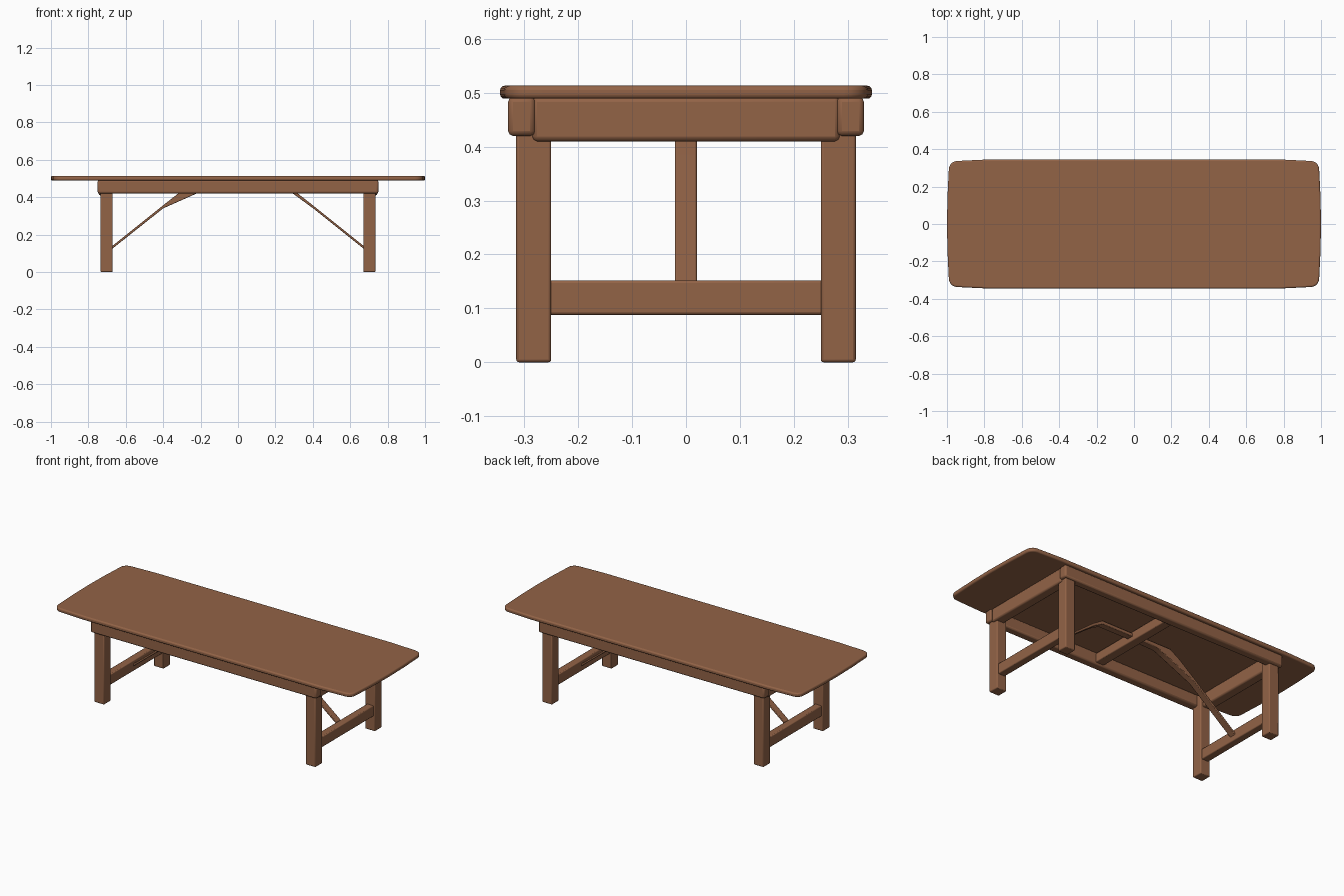
import bpy, bmesh, math
from mathutils import Vector

if "Cube" in bpy.data.objects:
    bpy.data.objects.remove(bpy.data.objects["Cube"], do_unlink=True)

# One warm brown wood for everything
BROWN = (0.29, 0.125, 0.062, 1)
wood = bpy.data.materials.new("brown wood")
wood.use_nodes = True
wood.diffuse_color = BROWN
wood.node_tree.nodes["Principled BSDF"].inputs["Base Color"].default_value = BROWN


def finish(name, bm, bevel, segments=2):
    bmesh.ops.recalc_face_normals(bm, faces=bm.faces)
    mesh = bpy.data.meshes.new(name)
    bm.to_mesh(mesh)
    bm.free()
    mesh.materials.append(wood)
    obj = bpy.data.objects.new(name, mesh)
    bpy.context.collection.objects.link(obj)
    mod = obj.modifiers.new("rounded edges", "BEVEL")
    mod.width, mod.segments, mod.limit_method = bevel, segments, "ANGLE"
    mod.angle_limit = math.radians(40)
    bpy.ops.object.select_all(action="DESELECT")
    obj.select_set(True)
    bpy.context.view_layer.objects.active = obj
    bpy.ops.object.shade_smooth_by_angle(angle=math.radians(50))
    return obj


def prism(name, outline, depth, bevel, segments=2):
    """Extrude a closed 3D outline along the depth vector."""
    bm = bmesh.new()
    face = bm.faces.new([bm.verts.new(p) for p in outline])
    new = bmesh.ops.extrude_face_region(bm, geom=[face])["geom"]
    moved = [v for v in new if isinstance(v, bmesh.types.BMVert)]
    bmesh.ops.translate(bm, verts=moved, vec=Vector(depth))
    return finish(name, bm, bevel, segments)


def box(name, x, y, z, bevel=0.005):
    outline = [(x[0], y[0], z[0]), (x[1], y[0], z[0]), (x[1], y[1], z[0]), (x[0], y[1], z[0])]
    return prism(name, outline, (0, 0, z[1] - z[0]), bevel)


# Table top: rounded corners, ends bowed slightly outward
quarter = [(1.0, 0.0), (0.997, 0.15)]
for i in range(6):
    a = math.radians(18 * i)
    quarter.append((0.945 + 0.045 * math.cos(a), 0.292 + 0.045 * math.sin(a)))
quarter.append((0.78, 0.345))
half = quarter + [(-x, y) for x, y in reversed(quarter)]
outline = half + [(x, -y) for x, y in reversed(half[1:-1])]
prism("table_top", [(x, y, 0.489) for x, y in outline], (0, 0, 0.024), 0.008, 3)

# Apron frame under the top, with the end rails set a little lower
for side, s in (("front", -1), ("back", 1)):
    box(f"{side}_apron", (-0.75, 0.75), sorted((s * 0.28, s * 0.33)), (0.42, 0.492), 0.009)
for side, s in (("right", -1), ("left", 1)):
    box(f"{side}_end_apron", sorted((s * 0.685, s * 0.745)), (-0.285, 0.285), (0.41, 0.492), 0.009)

# Legs and the low stretcher of each end
for side, s in (("right", -1), ("left", 1)):
    xs = sorted((s * 0.67, s * 0.735))
    for end, t in (("front", -1), ("back", 1)):
        box(f"{end}_{side}_leg", xs, sorted((t * 0.25, t * 0.315)), (0, 0.485))
    box(f"{side}_stretcher", sorted((s * 0.68, s * 0.725)), (-0.26, 0.26), (0.088, 0.152))

# Cross bar in the middle of the frame
box("middle_crossbar", (-0.028, 0.028), (-0.29, 0.29), (0.43, 0.485))

# Bent braces: a flat run from the cross bar, then a slope down to the stretcher
upper = [(0.0, 0.475), (0.235, 0.475), (0.30, 0.435), (0.40, 0.357), (0.69, 0.125)]
lower = [(0.69, 0.110), (0.41, 0.334), (0.29, 0.422), (0.23, 0.455), (0.0, 0.455)]
wedge = [(0.69, 0.110), (0.40, 0.340), (0.22, 0.420), (0.15, 0.450), (0.0, 0.455)]
for side, s, under in (("right", -1, wedge), ("left", 1, lower)):
    prism(f"{side}_brace", [(s * x, -0.02, z) for x, z in upper + under], (0, 0.04, 0), 0.003)
